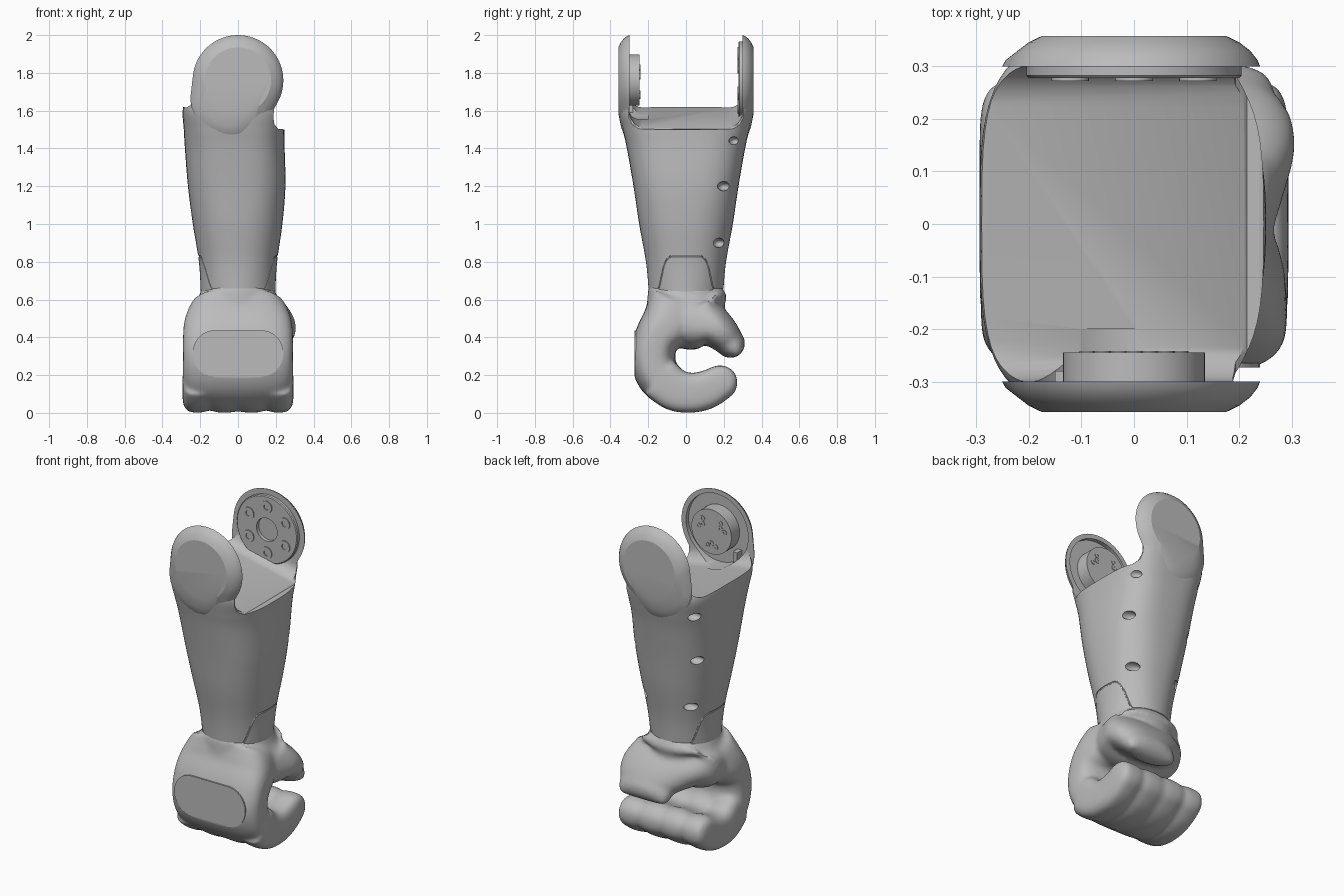
import bpy, bmesh, math
from mathutils import Vector

cube = bpy.data.objects.get("Cube")
if cube:
    bpy.data.objects.remove(cube)

grey = bpy.data.materials.new("matte grey")
grey.use_nodes = True
grey.diffuse_color = (0.5, 0.5, 0.5, 1)
grey.node_tree.nodes["Principled BSDF"].inputs["Base Color"].default_value = (0.5, 0.5, 0.5, 1)


def finish(bm, name):
    bmesh.ops.remove_doubles(bm, verts=bm.verts, dist=1e-5)
    bmesh.ops.recalc_face_normals(bm, faces=bm.faces)
    mesh = bpy.data.meshes.new(name)
    bm.to_mesh(mesh)
    bm.free()
    obj = bpy.data.objects.new(name, mesh)
    obj.data.materials.append(grey)
    bpy.context.collection.objects.link(obj)
    return obj


def activate(obj):
    bpy.ops.object.select_all(action='DESELECT')
    obj.select_set(True)
    bpy.context.view_layer.objects.active = obj


def shade(obj, angle=35):
    activate(obj)
    bpy.ops.object.shade_smooth_by_angle(angle=math.radians(angle))


def modify(obj, kind, **settings):
    activate(obj)
    mod = obj.modifiers.new("mod", kind)
    for key, value in settings.items():
        setattr(mod, key, value)
    bpy.ops.object.modifier_apply(modifier=mod.name)


def boolean(obj, cutter, operation='DIFFERENCE'):
    modify(obj, 'BOOLEAN', object=cutter, operation=operation, solver='EXACT')
    bpy.data.objects.remove(cutter)


def spline(rows, steps=6):
    """Smooth interpolation through rows of numbers."""
    rows = [Vector(r) for r in rows]
    out = []
    for i in range(len(rows) - 1):
        a, b = rows[max(i - 1, 0)], rows[i]
        c, d = rows[i + 1], rows[min(i + 2, len(rows) - 1)]
        for k in range(steps):
            t = k / steps
            out.append(b + (c - a) * (t / 2) + (a * 2 - b * 5 + c * 4 - d) * (t * t / 2)
                       + (b * 3 - a - c * 3 + d) * (t ** 3 / 2))
    return out + [rows[-1]]


def ring_point(angle, rx, rt, n):
    c, s = math.cos(angle), math.sin(angle)
    return (rx * math.copysign(abs(c) ** (2 / n), c), rt * math.copysign(abs(s) ** (2 / n), s))


def sweep(bm, rows, round_end=False, sides=64):
    """Rows are x, y, z, half width in x, half thickness, squareness."""
    rows = spline(rows)
    frames = []
    for i, r in enumerate(rows):
        p, q = rows[max(i - 1, 0)], rows[min(i + 1, len(rows) - 1)]
        frames.append((r, Vector((0, q[1] - p[1], q[2] - p[2])).normalized()))
    if round_end:
        r, t = frames[-1]
        for k in range(1, 7):
            a = k * math.pi / 13
            e = r.copy()
            for axis in range(3):
                e[axis] += t[axis] * r[4] * math.sin(a)
            e[3] -= r[4] * (1 - math.cos(a)) * 0.4
            e[4] *= math.cos(a)
            frames.append((e, t))
    rings = []
    for r, t in frames:
        ring = []
        for k in range(sides):
            u, v = ring_point(math.tau * k / sides, r[3], r[4], r[5])
            ring.append(bm.verts.new((r[0] + u, r[1] + v * t.z, r[2] - v * t.y)))
        rings.append(ring)
    for a, b in zip(rings, rings[1:]):
        for k in range(sides):
            j = (k + 1) % sides
            bm.faces.new((a[k], a[j], b[j], b[k]))
    bm.faces.new(rings[0])
    bm.faces.new(rings[-1])


def lathe(name, profile, x=0, z=1.762, closed=False, sides=64):
    """Spin (radius, y) points about an axis along y."""
    bm = bmesh.new()
    pts = list(profile) + ([profile[0]] if closed else [])
    vs = [bm.verts.new((r, y, 0)) for r, y in pts]
    es = [bm.edges.new(e) for e in zip(vs, vs[1:])]
    bmesh.ops.spin(bm, geom=vs + es, cent=(0, 0, 0), axis=(0, 1, 0), angle=math.tau, steps=sides)
    bmesh.ops.translate(bm, verts=bm.verts, vec=(x, 0, z))
    return finish(bm, name)


def disc(name, radius, y0, y1):
    return lathe(name, [(0, y0), (radius, y0), (radius, y1), (0, y1)])


def prism(name, points, vec):
    bm = bmesh.new()
    face = bm.faces.new([bm.verts.new(p) for p in points])
    top = bmesh.ops.extrude_face_region(bm, geom=[face])["geom"]
    bmesh.ops.translate(bm, verts=[v for v in top if isinstance(v, bmesh.types.BMVert)], vec=vec)
    return finish(bm, name)


# Forearm shell
arm_rows = [(0, 0, .64, .197, .197, 2), (0, 0, .8, .207, .212, 2.2), (-.002, 0, 1, .237, .248, 2.4),
            (-.007, 0, 1.2, .258, .278, 2.7), (-.017, 0, 1.4, .264, .313, 3),
            (-.02, 0, 1.5, .267, .335, 3.3), (-.022, 0, 1.6, .271, .354, 3.6),
            (-.022, 0, 1.68, .25, .35, 3.2), (-.02, 0, 1.78, .225, .335, 2.7)]
bm = bmesh.new()
sweep(bm, arm_rows)
forearm = finish(bm, "forearm")

# Side outline of the elbow end
outline = [(-.5, .5), (.5, .5), (.5, 1.5), (.215, 1.502), (.193, 1.525), (.188, 1.56), (.19, 1.61),
           (.19, 1.765), (-.243, 1.765), (-.248, 1.67), (-.26, 1.635), (-.28, 1.622), (-.5, 1.62)]
boolean(forearm, prism("outline_cutter", [(x, -.6, z) for x, z in outline], (0, 1.2, 0)), 'INTERSECT')

# Sloping channel between the ears, with rounded corners
channel = [(.30, 2.3), (-.30, 2.3)]
for side in (-1, 1):
    for k in range(9):
        a = math.pi / 2 * (k if side < 0 else 8 - k) / 8
        channel.append((side * (.22 + .08 * math.cos(a)), 1.635 - .08 * math.sin(a)))
boolean(forearm, prism("channel_cutter", [(-.5, y, z + .112) for y, z in channel], (1, 0, -.224)))
boolean(forearm, disc("recess_cutter", .21, -.325, -.2))

# Screw holes down both sides
for x, y, z in ((.222, .26, 1.44), (.21, .2, 1.2), (.16, .175, .9),
                (-.24, .26, 1.5), (-.22, .2, 1.205), (-.163, .175, .895)):
    bm = bmesh.new()
    bmesh.ops.create_uvsphere(bm, u_segments=24, v_segments=16, radius=1)
    bmesh.ops.scale(bm, vec=(.055, .034, .025), verts=bm.verts)
    bmesh.ops.translate(bm, vec=(x, y, z), verts=bm.verts)
    boolean(forearm, finish(bm, "hole_cutter"))

# Arched seam groove round the wrist
levels = spline(arm_rows, 20)
path = []
for k in range(240):
    a = math.tau * k / 240
    t = min(1, max(0, (abs(math.cos(a)) - .66) / .3))
    z = .655 + .175 * t * t * (3 - 2 * t)
    r = min(levels, key=lambda row: abs(row[2] - z))
    u, v = ring_point(a, r[3], r[4], r[5])
    path.append((r[0] + u, v, z))
curve = bpy.data.curves.new("seam_cutter", 'CURVE')
curve.dimensions = '3D'
curve.bevel_depth = .005
curve.bevel_resolution = 1
line = curve.splines.new('POLY')
line.points.add(len(path) - 1)
for point, co in zip(line.points, path):
    point.co = (*co, 1)
line.use_cyclic_u = True
seam = bpy.data.objects.new("seam_cutter", curve)
bpy.context.collection.objects.link(seam)
activate(seam)
bpy.ops.object.convert(target='MESH')
boolean(forearm, bpy.context.object)
shade(forearm)

# Elbow ears: domed discs stretched down into the arm
rim = [(.175, .358), (.2, .346), (.221, .33), (.235, .312), (.24, .30)]
neck = [(.1, .347), (.15, .344), (.19, .33), (.213, .312), (.22, .30)]
for name, side in (("back_ear", 1), ("front_ear", -1)):
    bm = bmesh.new()
    for rings, x, z in ((rim, 0, 1.76), (neck, -.031, 1.665)):
        for r, y in rings:
            for k in range(72):
                a = math.tau * k / 72
                bm.verts.new((x + r * math.cos(a), side * y, z + r * math.sin(a)))
    hull = bmesh.ops.convex_hull(bm, input=bm.verts)
    bmesh.ops.delete(bm, geom=[v for v in bm.verts if not v.link_faces], context='VERTS')
    ear = finish(bm, name)
    if side < 0:
        boolean(ear, disc("recess_cutter", .21, -.325, -.2))
    shade(ear, 20)

# Back bearing plate with six screw bosses
shade(lathe("bearing_plate", [(.07, .31), (.205, .31), (.205, .283), (.2, .278), (.07, .278)], closed=True))
for k in range(6):
    a = math.tau * k / 6 + math.pi / 6
    shade(lathe("screw_boss", [(.017, .285), (.036, .285), (.036, .272), (.017, .272)],
                .14 * math.cos(a), 1.762 + .14 * math.sin(a), True, 20))

# Front motor with three clusters of bolts
shade(disc("motor", .135, -.33, -.245))
for k in range(9):
    a = math.tau * (k // 3) / 3 - math.pi / 2 + (k % 3 - 1) * .32
    d = .07 if k % 3 == 1 else .09
    shade(lathe("motor_bolt", [(.007, -.25), (.016, -.25), (.016, -.242), (.007, -.242)],
                d * math.cos(a), 1.762 + d * math.sin(a), True, 12))
shade(prism("motor_cable", [(-.15, -.33, 1.57), (-.12, -.33, 1.57), (-.12, -.33, 1.66), (-.15, -.33, 1.66)],
            (0, .05, 0)))

# Fist: thumb side, back of hand and four fingers blended into one skin
bm = bmesh.new()
wrist = [(0, 0, .70, .18, .18, 2), (0, 0, .645, .197, .197, 2), (0, 0, .6, .215, .207, 2.1)]
sweep(bm, wrist + [(0, .012, .54, .255, .218, 2.4), (.01, .065, .487, .275, .17, 2.5),
                   (.045, .14, .458, .262, .115, 2.4), (.08, .195, .413, .22, .094, 2.3),
                   (.1, .235, .368, .17, .078, 2.2)], round_end=True)
curl = [(-.152, .4, .12), (-.176, .29, .118), (-.14, .185, .115), (-.06, .122, .111),
        (.03, .106, .105), (.11, .123, .102), (.18, .16, .093)]
sweep(bm, wrist + [(0, -.025, .55, .25, .2, 2.4), (0, -.09, .475, .283, .155, 2.8)]
      + [(0, y, z, .291, t, 3.2) for y, z, t in curl[:3]]
      + [(0, y, z, .275, t - .007, 3) for y, z, t in curl[3:]], round_end=True)
for x in (-.215, -.072, .072, .215):
    n = 4 if abs(x) < .1 else 3.2
    sweep(bm, [(x, y, z, .079, t, n) for y, z, t in curl[2:]], round_end=True, sides=40)
fist = finish(bm, "fist")
modify(fist, 'REMESH', mode='VOXEL', voxel_size=.011)
modify(fist, 'SMOOTH', factor=.5, iterations=20)

# Flat knuckle face
boolean(fist, prism("knuckle_cutter", [(-.5, -.6, -.2), (.5, -.6, -.2), (.5, -.6, .8), (-.5, -.6, .8)], (0, .33, 0)))
shade(fist)
pill = []
for side in (1, -1):
    for k in range(17):
        a = math.pi * (k / 16 - .5) + (0 if side > 0 else math.pi)
        pill.append((side * .125 + .115 * math.cos(a), -.265, .315 + .122 * math.sin(a)))
shade(prism("knuckle_plate", pill, (0, -.008, 0)))
